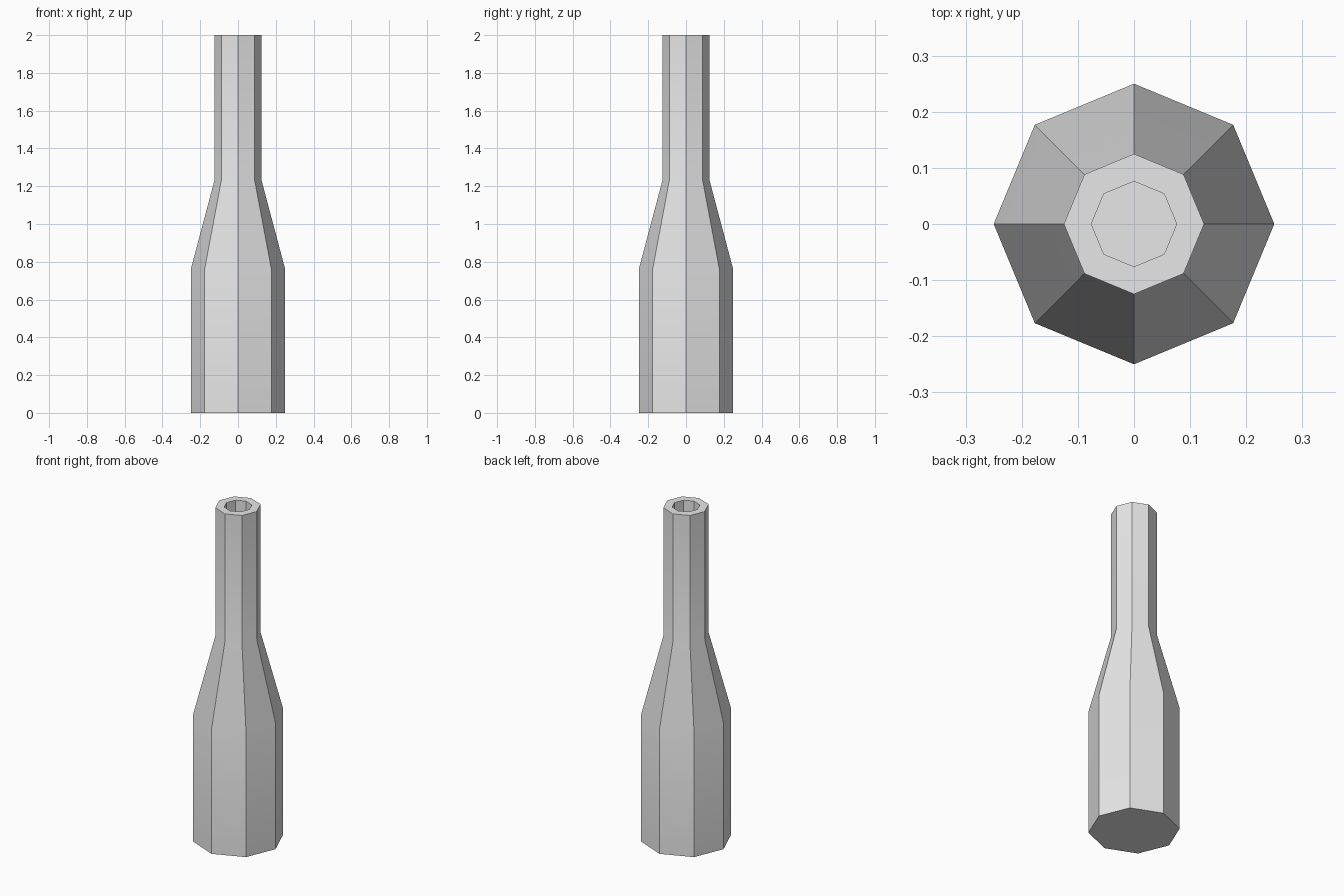
import bpy
import bmesh
from math import cos, sin, tau, radians

SIDES = 8

if "Cube" in bpy.data.objects:
    bpy.data.objects.remove(bpy.data.objects["Cube"], do_unlink=True)

# Single light grey material
grey = bpy.data.materials.new("light_grey")
grey.use_nodes = True
colour = (0.8, 0.8, 0.8, 1)
grey.diffuse_color = colour
grey.node_tree.nodes["Principled BSDF"].inputs["Base Color"].default_value = colour

# Profile as (radius, height): base, body, shoulder, neck, rim, bore
profile = [
    (0.25, 0.0),
    (0.25, 0.76),
    (0.125, 1.23),
    (0.125, 2.0),
    (0.076, 2.0),
    (0.076, 1.23),
]


def lathe(name, points, material):
    """Turn a profile into a faceted closed solid."""
    bm = bmesh.new()
    rings = [
        [bm.verts.new((r * cos(tau * i / SIDES), r * sin(tau * i / SIDES), z))
         for i in range(SIDES)]
        for r, z in points
    ]
    for low, high in zip(rings, rings[1:]):
        for i in range(SIDES):
            j = (i + 1) % SIDES
            bm.faces.new((low[i], low[j], high[j], high[i]))
    # Underside and bore floor
    bm.faces.new(reversed(rings[0]))
    bm.faces.new(rings[-1])
    mesh = bpy.data.meshes.new(name)
    bm.to_mesh(mesh)
    bm.free()
    mesh.materials.append(material)
    obj = bpy.data.objects.new(name, mesh)
    bpy.context.collection.objects.link(obj)
    return obj


bottle = lathe("bottle", profile, grey)

# Soft shoulder bends, crisp vertical edges
bpy.ops.object.select_all(action="DESELECT")
bottle.select_set(True)
bpy.context.view_layer.objects.active = bottle
bpy.ops.object.shade_smooth_by_angle(angle=radians(30))
